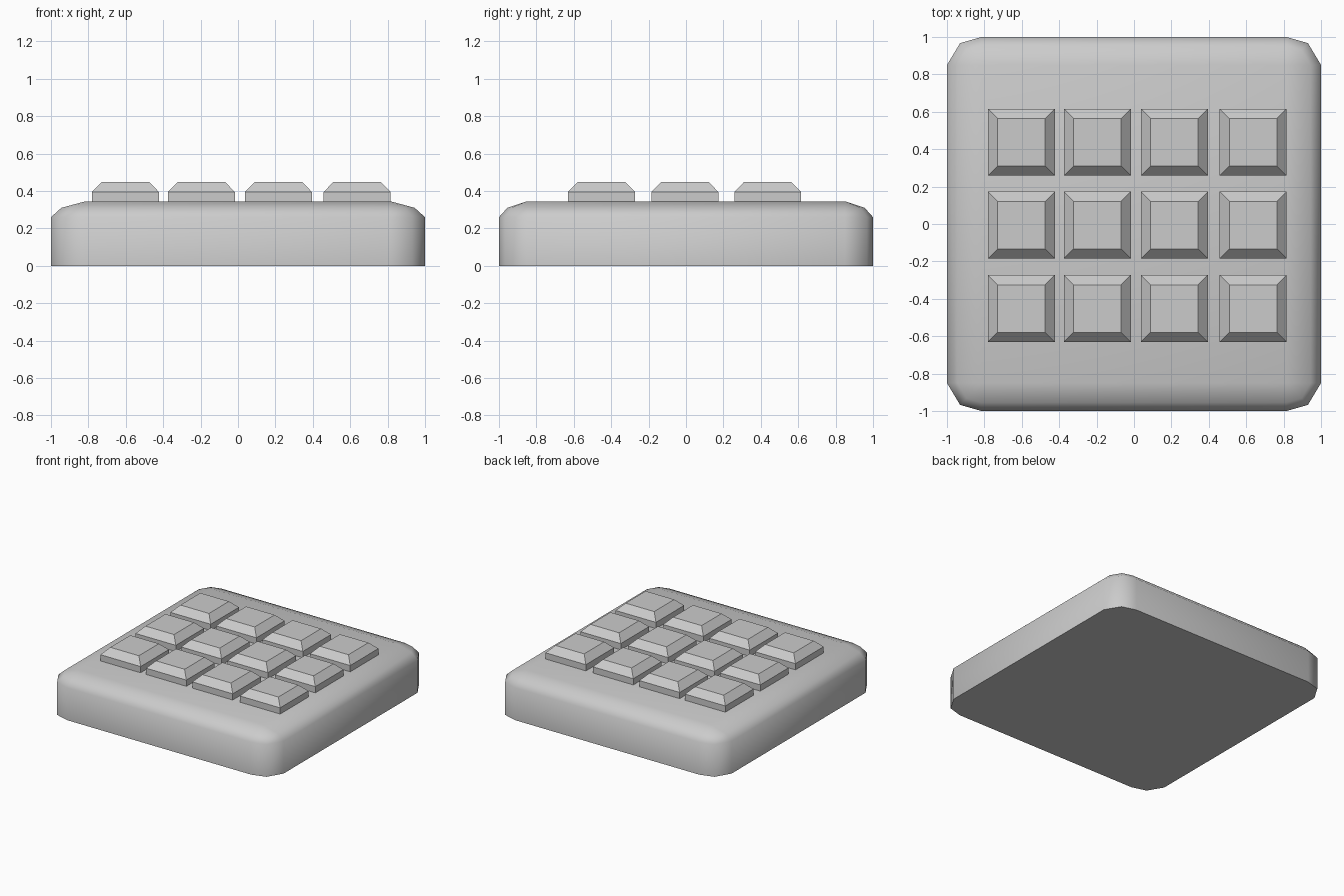
import bpy, bmesh, math

if "Cube" in bpy.data.objects:
    bpy.data.objects.remove(bpy.data.objects["Cube"])


def loft(name, rings):
    """Closed solid skinned through a stack of equal-length point rings."""
    bm = bmesh.new()
    loops = [[bm.verts.new(p) for p in ring] for ring in rings]
    n = len(rings[0])
    for lo, hi in zip(loops, loops[1:]):
        for i in range(n):
            j = (i + 1) % n
            bm.faces.new((lo[i], lo[j], hi[j], hi[i]))
    bm.faces.new(loops[0][::-1])
    bm.faces.new(loops[-1])
    bmesh.ops.remove_doubles(bm, verts=bm.verts, dist=1e-4)
    bmesh.ops.recalc_face_normals(bm, faces=bm.faces)
    me = bpy.data.meshes.new(name)
    bm.to_mesh(me)
    bm.free()
    ob = bpy.data.objects.new(name, me)
    bpy.context.collection.objects.link(ob)
    return ob


def body_ring(scale, z):
    """Square outline with three-point corners; scale shrinks the corner radius."""
    cx, cy = 0.815, 0.85
    corner = [(0.185, 0.0), (0.115, 0.117), (0.0, 0.15)]
    pts = []
    for sx, sy in ((1, 1), (-1, 1), (-1, -1), (1, -1)):
        order = corner if sx * sy > 0 else corner[::-1]
        pts += [(sx * (cx + a * scale), sy * (cy + b * scale), z) for a, b in order]
    return pts


def key_ring(x, y, h, z):
    return [(x + sx * h, y + sy * h, z) for sx, sy in ((1, 1), (-1, 1), (-1, -1), (1, -1))]


# Base slab with rounded corners and rounded top rim
body = loft("body", [body_ring(1, 0), body_ring(1, 0.26),
                     body_ring(0.7, 0.31), body_ring(0, 0.345)])
bpy.context.view_layer.objects.active = body
body.select_set(True)
bpy.ops.object.shade_smooth_by_angle(angle=math.radians(55))

# Grid of bevelled keys
for r, y in enumerate((0.437, -0.006, -0.452)):
    for c, x in enumerate((-0.602, -0.196, 0.216, 0.637)):
        loft(f"key_{r + 1}_{c + 1}", [key_ring(x, y, 0.179, 0.342),
                                      key_ring(x, y, 0.179, 0.395),
                                      key_ring(x, y, 0.127, 0.448)])
